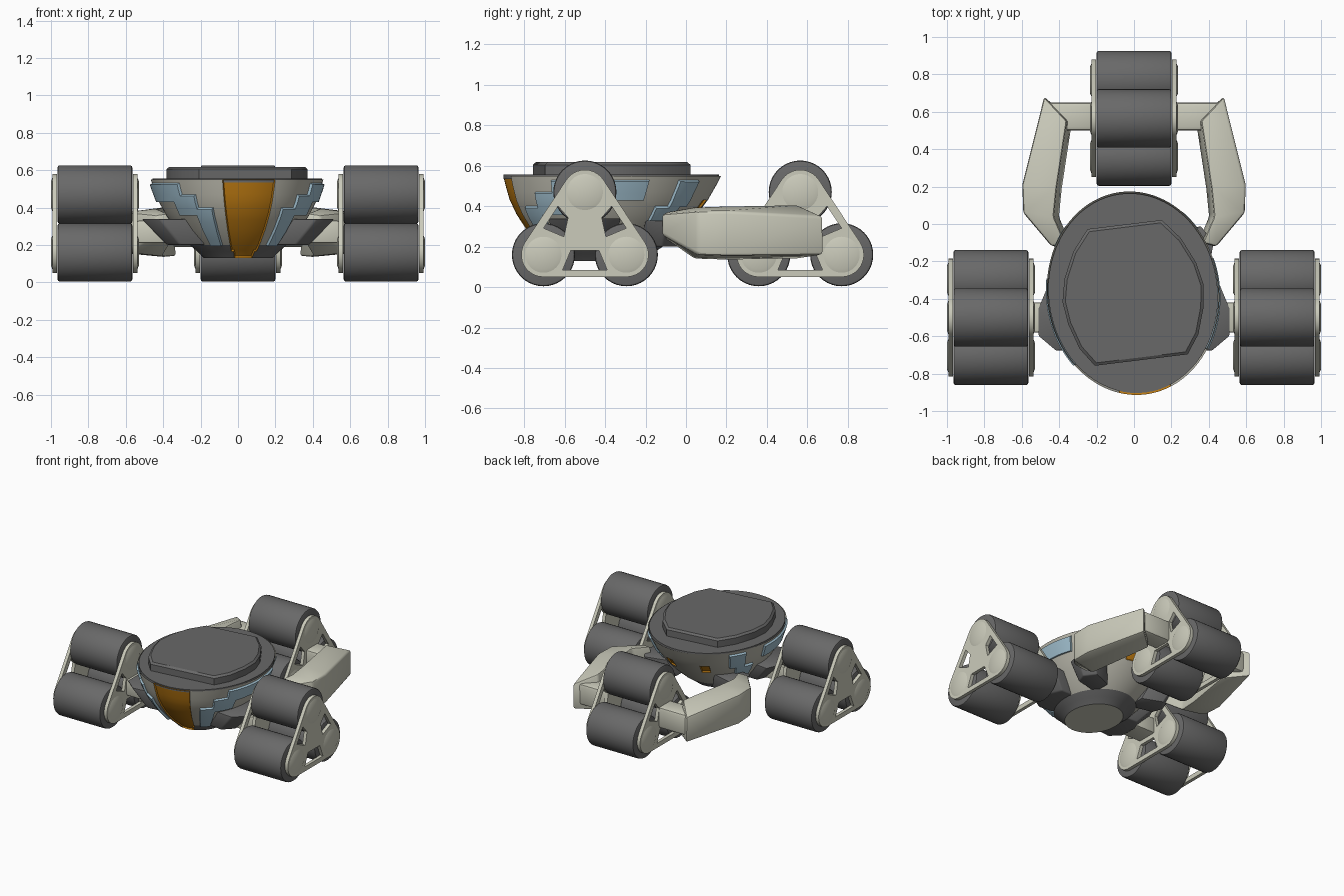
import bpy, bmesh, math
from mathutils import Matrix, Vector

if "Cube" in bpy.data.objects:
    bpy.data.objects.remove(bpy.data.objects["Cube"])

def material(name, rgb):
    m = bpy.data.materials.new(name)
    m.diffuse_color = (*rgb, 1)
    m.use_nodes = True
    m.node_tree.nodes["Principled BSDF"].inputs["Base Color"].default_value = m.diffuse_color
    return m

CREAM = material("cream", (.60, .60, .50))
HULL = material("warm_grey", (.50, .49, .42))
DARK = material("dark_grey", (.14, .14, .14))
BLUE = material("light_blue", (.36, .53, .63))
ORANGE = material("orange", (.52, .20, .006))

def finish(name, bm, mats, angle=35, matrix=None):
    me = bpy.data.meshes.new(name)
    if matrix is not None:
        bm.transform(matrix)
    bm.to_mesh(me)
    bm.free()
    for m in mats:
        me.materials.append(m)
    ob = bpy.data.objects.new(name, me)
    bpy.context.collection.objects.link(ob)
    bpy.ops.object.select_all(action='DESELECT')
    ob.select_set(True)
    bpy.context.view_layer.objects.active = ob
    bpy.ops.object.shade_smooth_by_angle(angle=math.radians(angle))
    return ob

def bevel(bm, width, segs=2):
    es = [e for e in bm.edges if len(e.link_faces) == 2 and e.calc_face_angle(0) > .45]
    bmesh.ops.bevel(bm, geom=es, offset=width, segments=segs, affect='EDGES', profile=.5)

def loft(name, rings, mat, width=0, matrix=None):
    bm = bmesh.new()
    vs = [[bm.verts.new(p) for p in r] for r in rings]
    n = len(rings[0])
    for a, b in zip(vs, vs[1:]):
        for i in range(n):
            j = (i + 1) % n
            bm.faces.new((a[i], b[i], b[j], a[j]))
    bm.faces.new(vs[0])
    bm.faces.new(vs[-1][::-1])
    bmesh.ops.recalc_face_normals(bm, faces=bm.faces)
    if width:
        bevel(bm, width)
    return finish(name, bm, [mat], matrix=matrix)

def box(name, x, y, z, mat, width=.01):
    rect = [(y[0], z[0]), (y[1], z[0]), (y[1], z[1]), (y[0], z[1])]
    return loft(name, [[(k, *p) for p in rect] for k in x], mat, width)

def cylinder(name, center, r1, r2, depth, mat, width=0, segs=40):
    # lies along x, r2 is the +x end
    bm = bmesh.new()
    bmesh.ops.create_cone(bm, cap_ends=True, segments=segs, radius1=r1, radius2=r2, depth=depth)
    if width:
        bevel(bm, width)
    m = Matrix.Translation(center) @ Matrix.Rotation(math.pi / 2, 4, 'Y')
    return finish(name, bm, [mat], matrix=m)

# ---- wheel pods: three rollers between two triangular plates
HUBS = [(0, .47), (-.205, .16), (.205, .16)]

def plate_outline(r=.11):
    pts = []
    for (cy, cz), a0, a1 in zip(HUBS, (33.5, 146.5, 270), (146.5, 270, 393.5)):
        for k in range(11):
            a = math.radians(a0 + (a1 - a0) * k / 10)
            pts.append((cy + r * math.cos(a), cz + r * math.sin(a)))
    return pts

def plate_holes():
    d, n = Vector((.552, .834)), Vector((-.834, .552))
    side = [Vector(HUBS[1]) + d * u + n * v
            for u, v in ((.11, .072), (.24, .072), (.22, 0), (.13, -.035))]
    return [side, [(-p[0], p[1]) for p in side],
            [(-.11, .085), (.11, .085), (.07, .18), (-.07, .18)]]

def plate(name, center):
    cu = bpy.data.curves.new(name, 'CURVE')
    cu.dimensions, cu.fill_mode = '2D', 'BOTH'
    cu.extrude = .0125
    for loop in [plate_outline()] + plate_holes():
        sp = cu.splines.new('POLY')
        sp.points.add(len(loop) - 1)
        for p, q in zip(sp.points, loop):
            p.co = (q[0], q[1], 0, 1)
        sp.use_cyclic_u = True
    tmp = bpy.data.objects.new("plate_helper", cu)
    bpy.context.collection.objects.link(tmp)
    me = bpy.data.meshes.new_from_object(tmp.evaluated_get(bpy.context.evaluated_depsgraph_get()))
    bpy.data.objects.remove(tmp)
    bm = bmesh.new()
    bm.from_mesh(me)
    bmesh.ops.remove_doubles(bm, verts=bm.verts, dist=1e-5)
    bmesh.ops.recalc_face_normals(bm, faces=bm.faces)
    m = (Matrix.Translation(center) @ Matrix.Rotation(math.pi / 2, 4, 'Z')
         @ Matrix.Rotation(math.pi / 2, 4, 'X'))
    finish(name, bm, [CREAM], matrix=m)

def pod(name, x, y):
    for i, (hy, hz) in enumerate(HUBS):
        cylinder(f"{name}_roller_{i}", (x, y + hy, hz), .156, .156, .4, DARK, .012)
        for s in (-1, 1):
            r = (.108, .07) if s > 0 else (.07, .108)
            cylinder(f"{name}_hub_cap_{i}", (x + s * .2275, y + hy, hz), *r, .016, CREAM)
    for s in (-1, 1):
        plate(f"{name}_side_plate", (x + s * .215, y, 0))

pod("left_pod", -.765, -.5)
pod("right_pod", .765, -.5)
pod("rear_pod", 0, .565)

# ---- bowl shaped hull, turned slightly, with panels chosen by angle and height
YAW = Matrix.Translation((-.005, -.37, 0)) @ Matrix.Rotation(math.radians(7), 4, 'Z')
KEYS = [(.13, .40), (.15, .44), (.20, .56), (.28, .71), (.36, .83), (.43, .91), (.50, .965), (.55, 1)]
LEVELS = [.55, .53, .50, .47, .43, .40, .36, .33, .28, .24, .20, .165, .14, .13]
SEG = 120

def scale_at(z):
    for (z0, s0), (z1, s1) in zip(KEYS, KEYS[1:]):
        if z <= z1 + 1e-6:
            return s0 + (s1 - s0) * (z - z0) / (z1 - z0)

def panel(t, z):
    if t < 18 - max(0, .2 - z) * 60:
        return 3                                   # front stripe
    if ((50 < t < 105 and .43 < z < .53) or (39 < t < 60 and .36 < z < .43)
            or (39 < t < 51 and .43 < z < .47) or (27 < t < 42 and .20 < z < .40)
            or (122 < t < 138 and .40 < z < .53) or (114 < t < 132 and .28 < z < .40)):
        return 2                                   # side panels
    if 156 < t < 165 and .36 < z < .43:
        return 3                                   # rear lamps
    return 1 if z < .20 else 0

bm = bmesh.new()
rings = []
for z in LEVELS:
    s, cy = scale_at(z), -.06 * (.55 - z) / .42
    rings.append([bm.verts.new((.46 * s * math.sin(a), cy - .545 * s * math.cos(a), z))
                  for a in (2 * math.pi * k / SEG for k in range(SEG))])
for i in range(len(LEVELS) - 1):
    for k in range(SEG):
        j = (k + 1) % SEG
        f = bm.faces.new((rings[i][k], rings[i + 1][k], rings[i + 1][j], rings[i][j]))
        t = (k + .5) * 360 / SEG
        f.material_index = panel(min(t, 360 - t), (LEVELS[i] + LEVELS[i + 1]) / 2)
bm.faces.new(rings[-1][::-1]).material_index = 4
bm.normal_update()
for idx, depth in ((2, .014), (3, -.010)):
    fs = [f for f in bm.faces if f.material_index == idx]
    bmesh.ops.inset_region(bm, faces=fs, thickness=.004, depth=depth, use_even_offset=True, use_boundary=True)
finish("hull", bm, [HULL, DARK, BLUE, ORANGE, CREAM], matrix=YAW)

# ---- deck and lid
ell = [(.452 * math.sin(a), -.535 * math.cos(a)) for a in (2 * math.pi * k / 72 for k in range(72))]
loft("deck", [[(x, y, z) for x, y in ell] for z in (.535, .556)], DARK, 0, YAW)
half = [(.2, .37), (.29, .26), (.355, .12), (.38, 0), (.365, -.12), (.32, -.26), (.25, -.36)]
lid = half + [(-x, y) for x, y in half[::-1]]
loft("lid", [[(x * k, y * k, z) for x, y in lid] for z, k in ((.55, 1), (.605, 1), (.618, .96))],
     DARK, 0, YAW)

# ---- sockets, rear legs and axles, mirrored
for s in (-1, 1):
    side = "right" if s > 0 else "left"
    top = [(.2, -.35), (.46, -.32), (.515, -.45), (.515, -.6), (.42, -.68), (.2, -.66)]
    low = [(.15, -.37), (.34, -.37), (.38, -.46), (.38, -.58), (.31, -.65), (.15, -.63)]
    loft(side + "_socket", [[(s * x, y, z) for x, y in p] for p, z in ((low, .2), (top, .34))], DARK, .01)
    top = [(.2, -.2), (.41, -.2), (.43, -.1), (.36, -.01), (.2, -.05)]
    low = [(.15, -.24), (.33, -.2), (.36, -.12), (.3, -.04), (.15, -.1)]
    loft(side + "_rear_socket", [[(s * x, y, z) for x, y in p] for p, z in ((low, .2), (top, .33))], DARK, .008)
    box(side + "_axle", (s * .36, s * .54), (-.58, -.42), (.21, .33), CREAM)
    # leg sections: outer xy, inner xy, bottom z, outer top z, inner top z
    secs = [((.44, -.12), (.37, -.10), .24, .36, .37), ((.592, .06), (.43, .04), .14, .375, .395),
            ((.597, .21), (.415, .19), .135, .375, .40), ((.48, .68), (.36, .55), .14, .35, .41)]
    rings = []
    for (ox, oy), (ix, iy), zb, zo, zi in secs:
        rings.append([(s * ox, oy, zb + .02), (s * ox, oy, zo), (s * ix, iy, zi), (s * (ix - .03), iy, zb)])
    loft(side + "_rear_leg", rings, CREAM, .014)
    box(side + "_rear_axle", (s * .21, s * .46), (.50, .65), (.19, .35), CREAM, .02)
